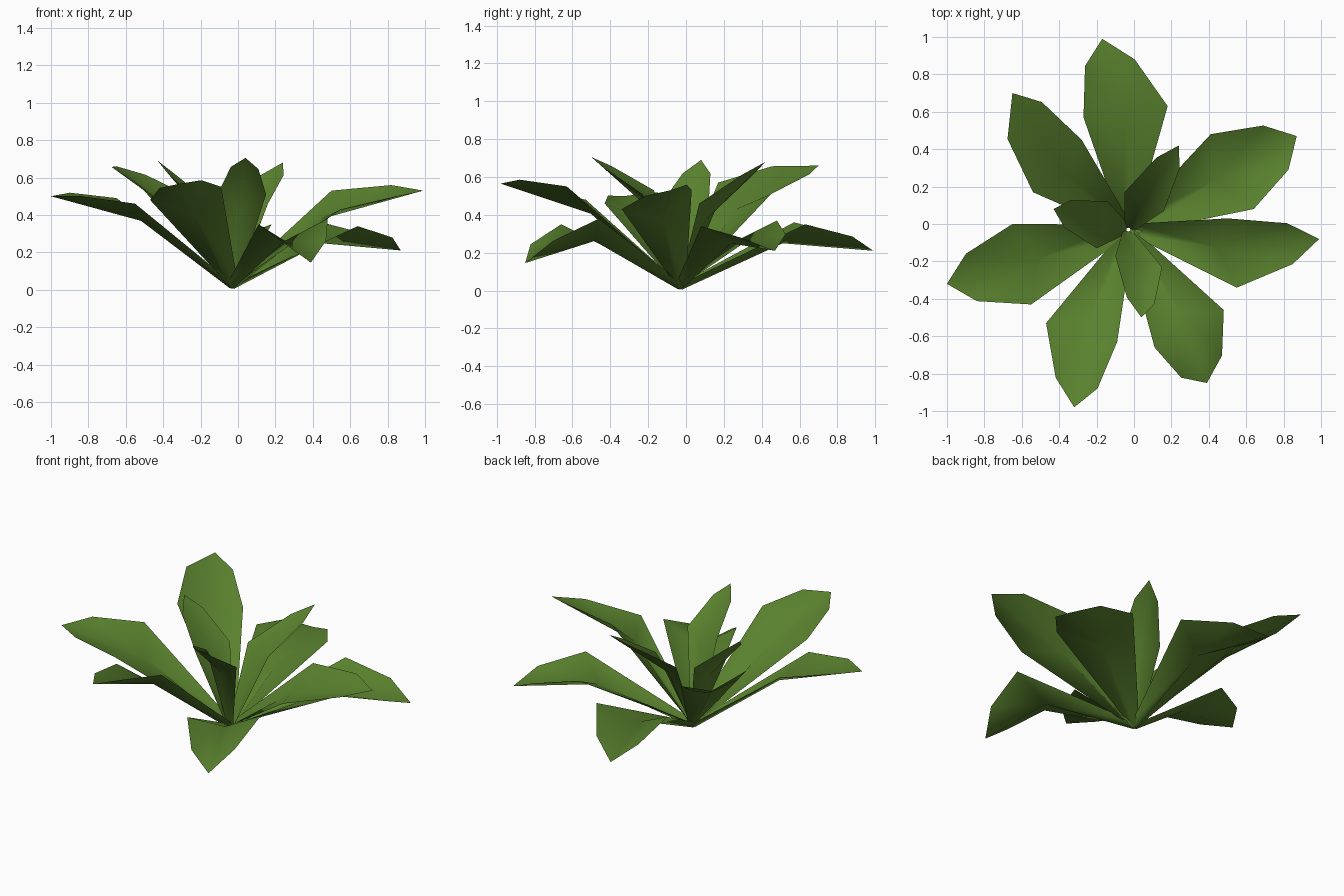
import bpy, bmesh
from mathutils import Vector

if "Cube" in bpy.data.objects:
    bpy.data.objects.remove(bpy.data.objects["Cube"])

green = bpy.data.materials.new("leaf green")
green.diffuse_color = (0.1, 0.22, 0.027, 1)
green.use_nodes = True
green.node_tree.nodes["Principled BSDF"].inputs["Base Color"].default_value = green.diffuse_color

# Each leaf: left shoulder, right shoulder, tip
LEAVES = {
    "low_leaf_back":    ((-.27, .57, .36), (.18, .63, .35), (-.17, .99, .21)),
    "low_leaf_right":   ((.41, .48, .37), (.64, .08, .34), (.87, .47, .21)),
    "low_leaf_front":   ((.48, -.46, .38), (.11, -.66, .35), (.39, -.85, .145)),
    "mid_leaf_right":   ((.50, .03, .53), (.55, -.34, .43), (.99, -.08, .53)),
    "mid_leaf_front":   ((-.09, -.63, .55), (-.47, -.53, .48), (-.32, -.98, .565)),
    "mid_leaf_left":    ((-.55, -.43, .46), (-.65, 0, .49), (-1, -.32, .50)),
    "mid_leaf_back":    ((-.54, .17, .57), (-.28, .45, .51), (-.65, .70, .66)),
    "inner_leaf_back":  ((-.05, .17, .46), (.16, .07, .46), (.24, .42, .68)),
    "inner_leaf_left":  ((-.20, -.13, .46), (-.14, .12, .46), (-.43, .08, .69)),
    "inner_leaf_front": ((.15, -.23, .51), (-.10, -.17, .53), (.04, -.50, .705)),
}
# How far the left edge near the tip bulges, where it differs from the rest
BULGE = {"mid_leaf_back": .42}
ROOT = Vector((-.03, -.03, .04))


def make_leaf(name, left, right, tip):
    left, right, tip = Vector(left), Vector(right), Vector(tip)
    mid = (left + right) / 2
    side = (left - right) / 2
    along = (mid - ROOT).normalized()
    normal = along.cross(side).normalized()
    flat = Vector((tip.x - mid.x, tip.y - mid.y, 0)).normalized()

    # Narrow folded stalk, sunken midrib, rounded shoulders and a point
    stalk = side.normalized() * .03
    base = ROOT + flat * .01
    base_rib = Vector((base.x, base.y, 0.005))
    depth = .24 if name.startswith("low") else .16
    rib = ROOT.lerp(mid, .82) - normal * depth * side.length

    def upper(shoulder, bulge):
        return (shoulder.lerp(tip, .6) + (shoulder - mid) * bulge
                + flat * .03 + Vector((0, 0, .02)))

    bm = bmesh.new()
    tip_v, rib_v, root_v = (bm.verts.new(p) for p in (tip, rib, base_rib))
    for shoulder, sign, bulge in ((left, 1, BULGE.get(name, .19)), (right, -1, .19)):
        s, u, b = (bm.verts.new(p) for p in
                   (shoulder, upper(shoulder, bulge), base + stalk * sign))
        for f in ((root_v, rib_v, b), (b, rib_v, s), (rib_v, u, s), (rib_v, tip_v, u)):
            bm.faces.new(f if sign > 0 else f[::-1]).smooth = True
    mesh = bpy.data.meshes.new(name)
    bm.to_mesh(mesh)
    bm.free()
    mesh.materials.append(green)
    bpy.context.collection.objects.link(bpy.data.objects.new(name, mesh))


for name, points in LEAVES.items():
    make_leaf(name, *points)
